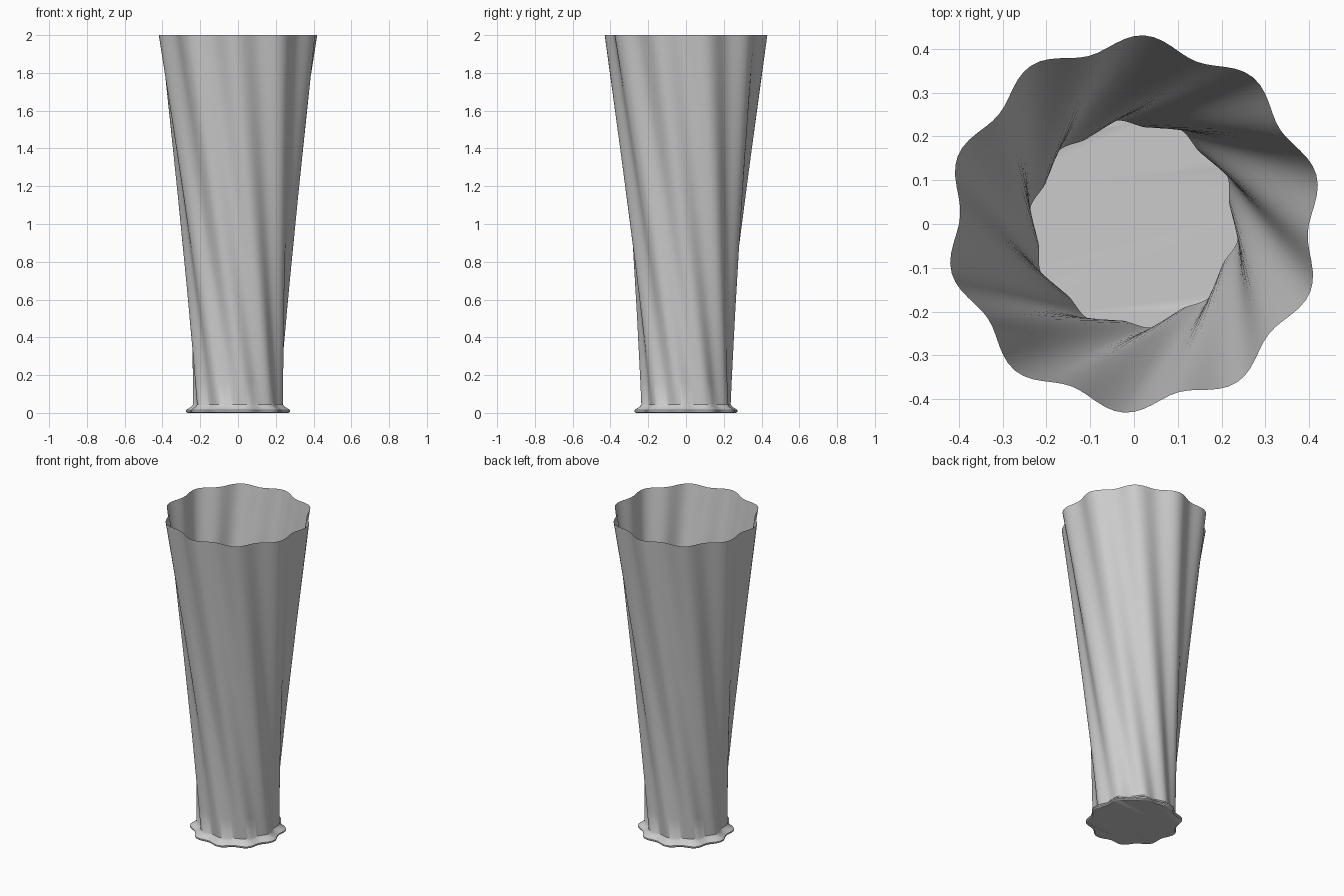
import bpy, bmesh
from math import cos, sin, radians, pi

if "Cube" in bpy.data.objects:
    bpy.data.objects.remove(bpy.data.objects["Cube"])

LOBES, SEG = 10, 120
TWIST = radians(-50)      # rim turned clockwise relative to the foot
PHASE = radians(101)      # angle of one ridge at the foot


def ring(radius, amp, z, turn=0.0):
    """Closed fluted outline with ten lobes."""
    pts = []
    for i in range(SEG):
        a = 2 * pi * i / SEG
        r = radius + amp * cos(LOBES * a)
        t = a + PHASE + turn
        pts.append((r * cos(t), r * sin(t), z))
    return pts


# Flared foot profile: radius, flute depth, height
foot = [(0.258, 0.011, 0.0), (0.266, 0.012, 0.006), (0.266, 0.012, 0.014),
        (0.256, 0.011, 0.022), (0.240, 0.009, 0.032)]
rings = [ring(*p) for p in foot]

# Twisted wall: straight rulings from neck to rim
neck = ring(0.231, 0.009, 0.045)
rim = ring(0.414, 0.017, 2.0, TWIST)
STEPS = 16
for k in range(STEPS + 1):
    f = k / STEPS
    rings.append([tuple(p + (q - p) * f for p, q in zip(a, b))
                  for a, b in zip(neck, rim)])

bm = bmesh.new()
loops = [[bm.verts.new(p) for p in r] for r in rings]
for lo, hi in zip(loops, loops[1:]):
    for i in range(SEG):
        j = (i + 1) % SEG
        bm.faces.new((lo[i], lo[j], hi[j], hi[i]))

# Closed base
bm.faces.new(list(reversed(loops[0])))

mesh = bpy.data.meshes.new("fluted_vase")
bm.to_mesh(mesh)
bm.free()
vase = bpy.data.objects.new("fluted_vase", mesh)
bpy.context.collection.objects.link(vase)
bpy.context.view_layer.objects.active = vase
vase.select_set(True)
bpy.ops.object.shade_smooth_by_angle(angle=radians(35))
